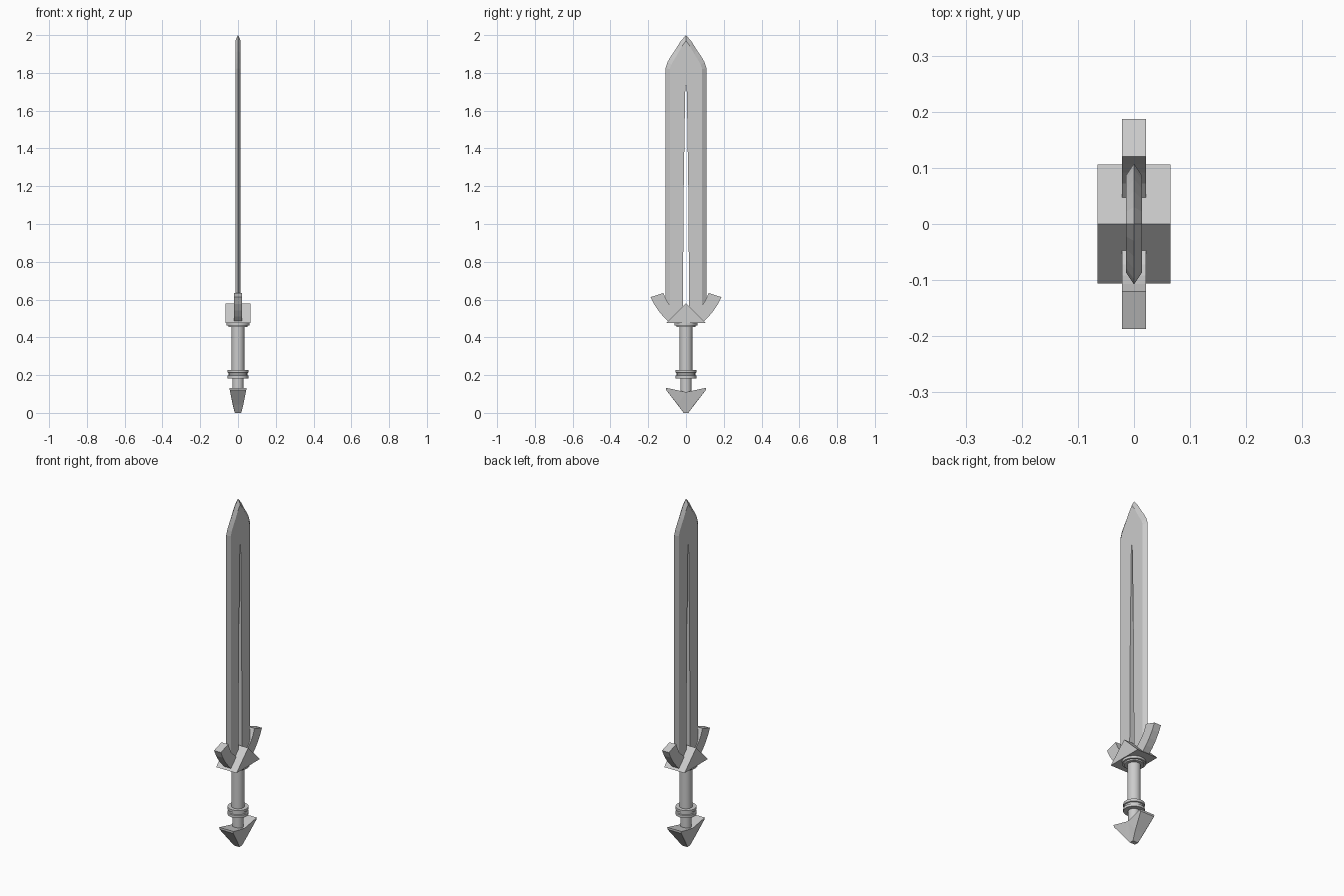
import bpy, bmesh
from math import cos, sin, tau

if "Cube" in bpy.data.objects:
    bpy.data.objects.remove(bpy.data.objects["Cube"])


def finish(name, bm):
    bmesh.ops.recalc_face_normals(bm, faces=bm.faces)
    me = bpy.data.meshes.new(name)
    bm.to_mesh(me)
    bm.free()
    ob = bpy.data.objects.new(name, me)
    bpy.context.collection.objects.link(ob)
    return ob


def extrude_x(name, pts, width):
    """Extrude a (y, z) outline across x; width is a function of z."""
    bm = bmesh.new()
    a = [bm.verts.new((width(z), y, z)) for y, z in pts]
    b = [bm.verts.new((-width(z), y, z)) for y, z in pts]
    n = len(pts)
    for i in range(n):
        j = (i + 1) % n
        bm.faces.new((a[i], a[j], b[j], b[i]))
    caps = [bm.faces.new(a), bm.faces.new(b)]
    bmesh.ops.triangulate(bm, faces=caps)
    return finish(name, bm)


def lathe(name, profile, n=24):
    """Revolve an (r, z) profile round z and cap both ends."""
    bm = bmesh.new()
    rings = [[bm.verts.new((r * cos(tau * k / n), r * sin(tau * k / n), z))
              for k in range(n)] for r, z in profile]
    for a, b in zip(rings, rings[1:]):
        for k in range(n):
            j = (k + 1) % n
            bm.faces.new((a[k], a[j], b[j], b[k]))
    bm.faces.new(rings[0])
    bm.faces.new(rings[-1])
    ob = finish(name, bm)
    bpy.context.view_layer.objects.active = ob
    ob.select_set(True)
    bpy.ops.object.shade_smooth_by_angle(angle=0.6)
    ob.select_set(False)


# Blade: cutting edge, bevel line and through slot, as matching rows of (y, z)
edge = [(.108, .52), (.108, 1.2), (.108, 1.825), (.098, 1.857), (.08, 1.888), (.058, 1.92), (.03, 1.965), (0, 2.0)]
bevel = [(.086, .52), (.086, 1.2), (.086, 1.82), (.078, 1.843), (.063, 1.87), (.044, 1.9), (.022, 1.94), (0, 1.97)]
slot = [(.017, .52), (.012, 1.2), (.006, 1.6), (.005, 1.68), (.004, 1.7), (.003, 1.715), (.002, 1.73), (0, 1.74)]
T = .0145
bm = bmesh.new()
for s in (1, -1):
    rows = [[bm.verts.new((x, s * y, z)) for y, z in row]
            for x, row in ((0, edge), (T, bevel), (T, slot), (-T, slot), (-T, bevel))]
    for k in range(5):
        a, b = rows[k], rows[(k + 1) % 5]
        for i in range(len(edge) - 1):
            bm.faces.new((a[i], a[i + 1], b[i + 1], b[i]))
    bm.faces.new([r[0] for r in rows])
bmesh.ops.remove_doubles(bm, verts=bm.verts, dist=1e-5)
finish("blade", bm)

# Crossguard: triangular block and a pair of upswept wings
extrude_x("guard_block", [(-.106, .475), (.106, .475), (0, .58)], lambda z: .065)
wing = [(.187, .613), (.17, .577), (.146, .541), (.12, .51), (.094, .485), (.02, .48),
        (.02, .515), (.047, .533), (.072, .554), (.092, .578), (.107, .604), (.12, .635)]
for s, side in ((1, "right"), (-1, "left")):
    extrude_x("guard_wing_" + side, [(s * y, z) for y, z in wing], lambda z: .0215)

# Grip, collars and neck
lathe("grip", [(.034, .2), (.034, .465)])
lathe("upper_collar", [(.051, .454), (.051, .462), (.061, .462), (.061, .477)])
lathe("lower_collar", [(.055, .183), (.055, .198), (.049, .2), (.049, .211), (.055, .213), (.055, .227)])
lathe("neck", [(.03, .09), (.03, .19)])

# Arrowhead pommel, notched on top and tapering downward
half = [(.012, 0), (.045, .045), (.106, .122), (.106, .133)]
outline = half + [(0, .11)] + [(-y, z) for y, z in reversed(half)]
extrude_x("pommel", outline, lambda z: .017 + .029 * (z / .133) ** .85)
